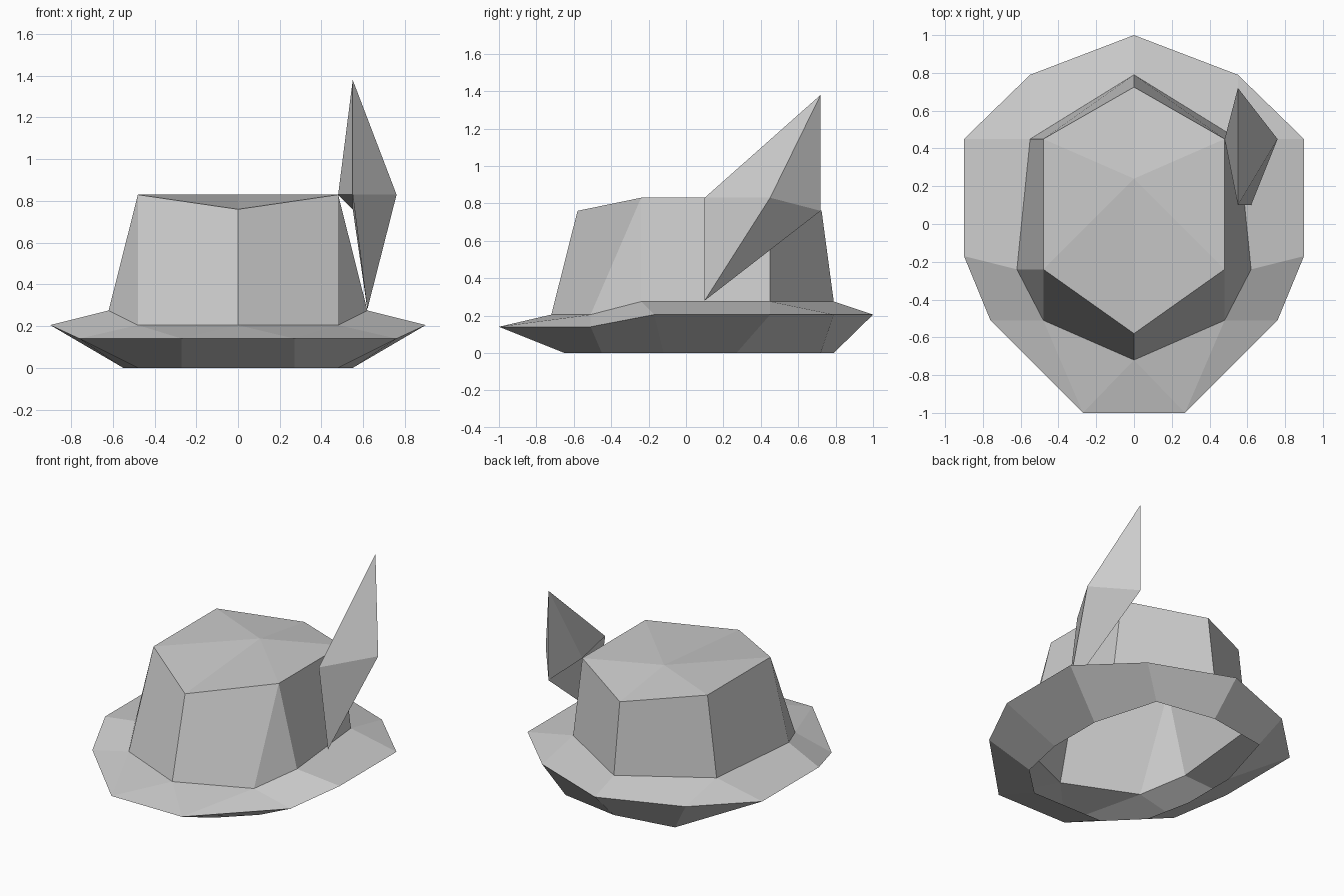
import bpy
import bmesh

cube = bpy.data.objects.get("Cube")
if cube:
    bpy.data.objects.remove(cube, do_unlink=True)

grey = bpy.data.materials.new("plain_grey")
grey.use_nodes = True
colour = (0.6, 0.6, 0.6, 1)
grey.diffuse_color = colour
grey.node_tree.nodes["Principled BSDF"].inputs["Base Color"].default_value = colour


def finish(name, bm):
    mesh = bpy.data.meshes.new(name)
    bm.to_mesh(mesh)
    bm.free()
    mesh.materials.append(grey)
    obj = bpy.data.objects.new(name, mesh)
    bpy.context.collection.objects.link(obj)
    return obj


def half_shell(name, bands):
    """Join pairs of rings (upper, lower), each running back to front on the
    left half, then mirror. A repeated point in a ring gives a triangle."""
    bm = bmesh.new()
    verts = {}

    def vert(point):
        if point not in verts:
            verts[point] = bm.verts.new(point)
        return verts[point]

    for upper, lower in bands:
        for i in range(len(upper) - 1):
            corners = (lower[i], upper[i], upper[i + 1], lower[i + 1])
            bm.faces.new([vert(p) for p in dict.fromkeys(corners)])
    obj = finish(name, bm)
    mirror = obj.modifiers.new("mirror", 'MIRROR')
    mirror.use_mirror_merge = True
    mirror.merge_threshold = 0.001
    return obj


def pick(ring, order):
    return [ring[i] for i in order]


# Rings of the hat, back to front
peak = (0, 0.24, 0.83)
crown_top = [(0, 0.725, 0.76), (0.48, 0.45, 0.83), (0.48, -0.24, 0.83), (0, -0.58, 0.76)]
crown_base = [(0, 0.79, 0.275), (0.55, 0.45, 0.275), (0.62, -0.24, 0.275),
              (0.48, -0.51, 0.205), (0, -0.72, 0.205)]
brim_edge = [(0, 1, 0.205), (0.55, 0.79, 0.205), (0.9, 0.45, 0.205), (0.9, -0.17, 0.205),
             (0.76, -0.51, 0.14), (0.27, -1, 0.14), (0, -1, 0.14)]
opening = [(0, 0.79, 0), (0.42, 0.72, 0), (0.55, 0.27, 0), (0.55, -0.12, 0),
           (0.48, -0.45, 0), (0.27, -0.65, 0), (0, -0.65, 0)]

# Crown: shallow faceted top and leaning walls
half_shell("crown", [
    ([peak] * len(crown_top), crown_top),
    (pick(crown_top, (0, 1, 2, 2, 3)), crown_base),
])

# Brim: sloping upper side and the skirt under it, open below
half_shell("brim", [
    (pick(crown_base, (0, 1, 1, 2, 3, 3, 4, 4)), pick(brim_edge, (0, 1, 2, 3, 4, 5, 5, 6))),
    (brim_edge, opening),
])

# Feather: a thin blade with a ridge on each side
bm = bmesh.new()
tip, heel, front, back, outer, inner = [bm.verts.new(p) for p in (
    (0.55, 0.72, 1.38), (0.62, 0.1, 0.28), (0.55, 0.1, 0.83),
    (0.55, 0.72, 0.76), (0.76, 0.45, 0.83), (0.48, 0.45, 0.83))]
for face in ((tip, front, outer), (tip, outer, back), (outer, front, heel), (outer, heel, back),
             (tip, inner, front), (tip, back, inner), (inner, back, front), (front, back, heel)):
    bm.faces.new(face)
bmesh.ops.recalc_face_normals(bm, faces=bm.faces[:])
finish("feather", bm)
